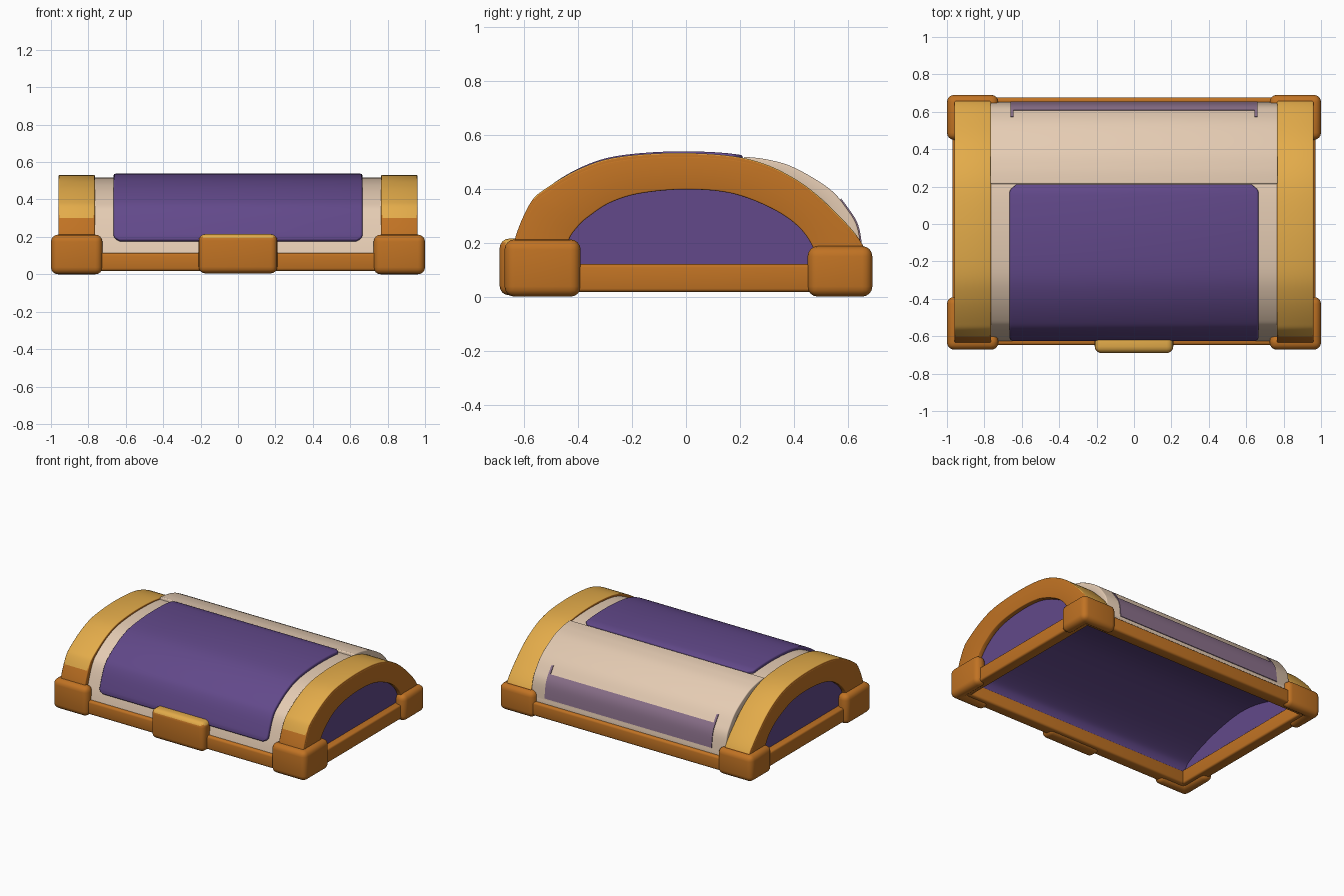
import bpy, bmesh, math

if "Cube" in bpy.data.objects:
    bpy.data.objects.remove(bpy.data.objects["Cube"])


def material(name, r, g, b):
    m = bpy.data.materials.new(name)
    m.diffuse_color = (r, g, b, 1)
    m.use_nodes = True
    m.node_tree.nodes["Principled BSDF"].inputs["Base Color"].default_value = m.diffuse_color
    return m


ORANGE = material("orange_trim", 0.53, 0.17, 0.017)
GOLD = material("gold_trim_top", 0.77, 0.41, 0.068)
PURPLE = material("purple_panel", 0.122, 0.066, 0.255)
CREAM = material("cream_body", 0.78, 0.60, 0.45)
MAUVE = material("mauve_strip", 0.26, 0.165, 0.26)


def spline(pts, k=8):
    """Smooth curve through (y, z) points."""
    out = []
    for i in range(len(pts) - 1):
        p0, p1 = pts[max(i - 1, 0)], pts[i]
        p2, p3 = pts[i + 1], pts[min(i + 2, len(pts) - 1)]
        for j in range(k):
            t = j / k
            out.append(tuple(0.5 * (2 * b + (c - a) * t + (2 * a - 5 * b + 4 * c - d) * t * t
                                    + (3 * b - a - 3 * c + d) * t ** 3)
                             for a, b, c, d in zip(p0, p1, p2, p3)))
    return out + [pts[-1]]


def offset(pts, dist):
    """Move a front-to-back profile outward by dist."""
    out = []
    for i, (y, z) in enumerate(pts):
        a, b = pts[max(i - 1, 0)], pts[min(i + 1, len(pts) - 1)]
        dy, dz = b[0] - a[0], b[1] - a[1]
        n = math.hypot(dy, dz)
        out.append((y - dz / n * dist, z + dy / n * dist))
    return out


def finish(bm, name, mat, bevel=0.0, segments=3, gold_above=None):
    bmesh.ops.recalc_face_normals(bm, faces=bm.faces)
    me = bpy.data.meshes.new(name)
    bm.to_mesh(me)
    bm.free()
    ob = bpy.data.objects.new(name, me)
    bpy.context.collection.objects.link(ob)
    if bevel:
        mod = ob.modifiers.new("bevel", 'BEVEL')
        mod.width, mod.segments = bevel, segments
        mod.limit_method, mod.angle_limit = 'ANGLE', math.radians(40)
        dg = bpy.context.evaluated_depsgraph_get()
        new = bpy.data.meshes.new_from_object(ob.evaluated_get(dg))
        ob.modifiers.clear()
        ob.data = new
    ob.data.materials.clear()
    ob.data.materials.append(mat)
    if gold_above is not None:
        ob.data.materials.append(GOLD)
        for p in ob.data.polygons:
            p.material_index = 1 if p.normal.z > gold_above else 0
    bpy.ops.object.select_all(action='DESELECT')
    ob.select_set(True)
    bpy.context.view_layer.objects.active = ob
    bpy.ops.object.shade_smooth_by_angle(angle=math.radians(35))
    return ob


def arch(name, outer, inner, x0, x1, mat, corner=0.0, **kw):
    """Curved slab between two matching profiles, from x0 to x1, with optional round corners."""
    bm = bmesh.new()
    run = [0.0]
    for a, b in zip(outer, outer[1:]):
        run.append(run[-1] + math.dist(a, b))
    rings = []
    for o, i, s in zip(outer, inner, run):
        gap = max(corner - min(s, run[-1] - s), 0)
        inset = corner - math.sqrt(max(corner ** 2 - gap ** 2, 0))
        a, b = x0 + inset, x1 - inset
        rings.append([bm.verts.new(c) for c in ((a, *o), (b, *o), (b, *i), (a, *i))])
    for a, b in zip(rings, rings[1:]):
        for k in range(4):
            bm.faces.new((a[k], a[(k + 1) % 4], b[(k + 1) % 4], b[k]))
    bm.faces.new(rings[0])
    bm.faces.new(rings[-1])
    return finish(bm, name, mat, **kw)


def prism(name, pts, z0, z1, mat, **kw):
    """Vertical prism on an (x, y) outline."""
    bm = bmesh.new()
    lo = [bm.verts.new((x, y, z0)) for x, y in pts]
    hi = [bm.verts.new((x, y, z1)) for x, y in pts]
    bm.faces.new(lo)
    bm.faces.new(hi)
    for i in range(len(pts)):
        j = (i + 1) % len(pts)
        bm.faces.new((lo[i], lo[j], hi[j], hi[i]))
    return finish(bm, name, mat, **kw)


def box(name, x0, x1, y0, y1, z0, z1, mat, **kw):
    return prism(name, [(x0, y0), (x1, y0), (x1, y1), (x0, y1)], z0, z1, mat, **kw)


# Profiles (y, z), front to back
BAND = spline([(-.645, .10), (-.633, .215), (-.578, .344), (-.52, .40), (-.39, .475), (-.245, .518),
               (0, .532), (.237, .508), (.42, .426), (.57, .296), (.655, .19), (.672, .10)])
OPENING = spline([(-.44, .10), (-.437, .20), (-.40, .26), (-.355, .30), (-.28, .348), (-.17, .382),
                  (0, .397), (.17, .382), (.32, .325), (.42, .255), (.475, .17), (.475, .10)])
BODY = spline([(-.63, .09), (-.605, .19), (-.555, .325), (-.50, .387), (-.38, .46), (-.24, .502),
               (0, .517), (.235, .497), (.41, .42), (.56, .29), (.64, .18), (.655, .09)])
BACK = spline([(.215, .518), (.30, .508), (.40, .478), (.53, .40), (.60, .32), (.637, .25), (.652, .13)])
CEILING = spline([(-.58, .03), (-.57, .13), (-.50, .19), (-.30, .265), (-.08, .31), (.10, .31),
                  (.30, .265), (.52, .19), (.59, .13), (.60, .03)])
LINER = offset(BAND, -.06)

# Cream vault
arch("vault_body", BODY, offset(BODY, -.035), -.775, .775, CREAM)

# Raised front and back panels
front = [p for p in BODY if (p[0] < 0 and p[1] > .165) or 0 <= p[0] < .215]
arch("front_panel", offset(front, .021), offset(front, -.01), -.665, .665, PURPLE,
     corner=.035, bevel=.01)
arch("back_panel", BACK, offset(BACK, -.05), -.768, .768, CREAM, bevel=.015)

# Mauve strip low on the back, with short upturned ends
strip = [p for p in BACK if p[0] > .5 and .15 < p[1] < .315]
arch("back_strip", offset(strip, .005), offset(strip, -.003), -.66, .66, MAUVE)
tab = [p for p in BACK if p[0] > .5 and .28 < p[1] < .36]
for s in (-1, 1):
    arch("back_strip_end", offset(tab, .005), offset(tab, -.003), s * .645, s * .66, MAUVE)

# Purple inner ceiling, seen from below
arch("inner_ceiling", CEILING, offset(CEILING, -.01), -.915, .915, PURPLE)

for s, side in ((-1, "left"), (1, "right")):
    # Curved end band with its arched end face
    arch(side + "_band", BAND, offset(BAND, -.05), s * .765, s * .96, ORANGE,
         bevel=.018, gold_above=.42)
    arch(side + "_end_arch", offset(BAND, -.012), OPENING, s * .925, s * .961, ORANGE, bevel=.012)
    # End wall closing the vault
    floor = [(y, .03) for y, z in LINER]
    arch(side + "_end_wall", LINER, floor, s * .905, s * .922, PURPLE)
    # Side rail
    box(side + "_rail", s * .89, s * .97, -.62, .65, .018, .12, ORANGE, bevel=.012)
    # L-shaped corner guards
    for name, yo, yi, ye, top in (("front", -.672, -.59, -.39, .212), ("back", .69, .61, .45, .187)):
        pts = [(s * 1.0, yo), (s * .725, yo), (s * .725, yi), (s * .915, yi), (s * .915, ye), (s * 1.0, ye)]
        prism(f"{side}_{name}_corner", pts, 0, top, ORANGE, bevel=.038, segments=4)

# Front and back rails
box("front_rail", -.95, .95, -.648, -.565, .018, .115, ORANGE, bevel=.015)
box("back_rail", -.95, .95, .59, .677, .018, .115, ORANGE, bevel=.015)

# Front latch block
box("latch", -.21, .21, -.69, -.585, .005, .215, ORANGE, bevel=.035, segments=4, gold_above=.5)
